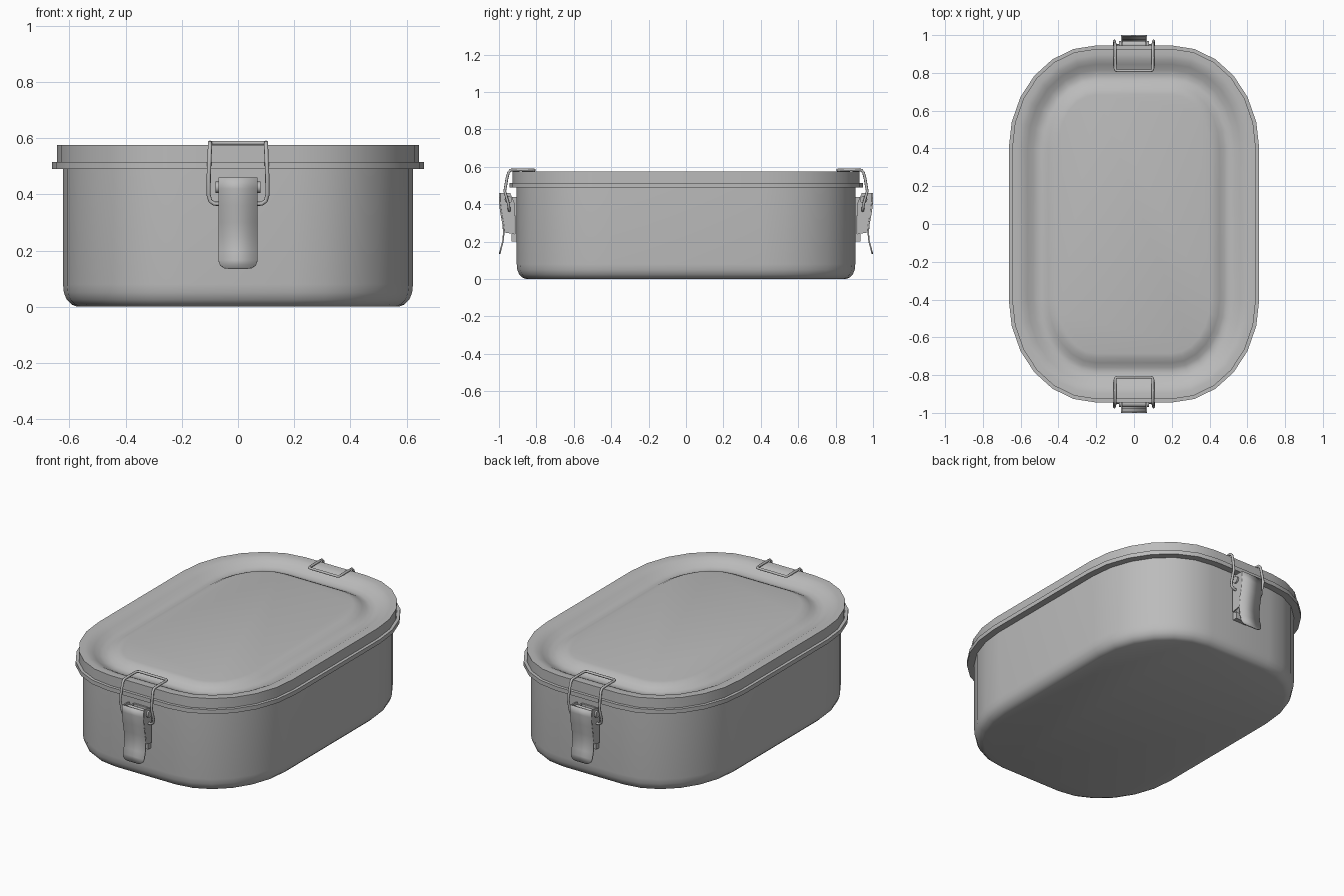
import bpy, bmesh, math
from mathutils import Vector

if "Cube" in bpy.data.objects:
    bpy.data.objects.remove(bpy.data.objects["Cube"], do_unlink=True)

GREY = (0.5, 0.5, 0.5, 1)
steel = bpy.data.materials.new("brushed_grey")
steel.use_nodes = True
steel.diffuse_color = GREY
steel.node_tree.nodes["Principled BSDF"].inputs["Base Color"].default_value = GREY


def finish(bm, name, angle=35):
    """Turn a bmesh into a smooth-shaded object."""
    bmesh.ops.recalc_face_normals(bm, faces=bm.faces)
    mesh = bpy.data.meshes.new(name)
    bm.to_mesh(mesh)
    bm.free()
    mesh.materials.append(steel)
    obj = bpy.data.objects.new(name, mesh)
    bpy.context.collection.objects.link(obj)
    bpy.ops.object.select_all(action='DESELECT')
    obj.select_set(True)
    bpy.context.view_layer.objects.active = obj
    bpy.ops.object.shade_smooth_by_angle(angle=math.radians(angle))
    return obj


def outline(inset, z, steps=6):
    """Rounded oblong ring, pulled in from the widest rim by inset."""
    ring = []
    for quarter, (sx, sy) in enumerate([(1, 1), (-1, 1), (-1, -1), (1, -1)]):
        for i in range(steps + 1):
            a = math.pi / 2 * (quarter + i / steps)
            ring.append((sx * 0.2 + (0.463 - inset) * math.cos(a),
                         sy * 0.4 + (0.545 - inset) * math.sin(a), z))
    return ring


def loft(name, profile, angle=35):
    """Stack oblong rings along an (inset, z) profile and cap both ends."""
    bm = bmesh.new()
    rings = [[bm.verts.new(p) for p in outline(d, z)] for d, z in profile]
    for low, high in zip(rings, rings[1:]):
        for i in range(len(low)):
            j = (i + 1) % len(low)
            bm.faces.new((low[i], low[j], high[j], high[i]))
    bm.faces.new(rings[0])
    bm.faces.new(rings[-1])
    return finish(bm, name, angle)


def prism(name, side, x0, x1):
    """Extrude a (y, z) side shape from x0 to x1."""
    bm = bmesh.new()
    face = bm.faces.new([bm.verts.new((x0, y, z)) for y, z in side])
    new = bmesh.ops.extrude_face_region(bm, geom=[face])["geom"]
    moved = [v for v in new if isinstance(v, bmesh.types.BMVert)]
    bmesh.ops.translate(bm, verts=moved, vec=Vector((x1 - x0, 0, 0)))
    return finish(bm, name)


def box_side(y0, y1, z0, z1):
    return [(y0, z0), (y1, z0), (y1, z1), (y0, z1)]


# Tub with rounded foot
loft("tub", [(0.09, 0), (0.07, 0.008), (0.053, 0.025), (0.043, 0.05),
             (0.04, 0.08), (0.04, 0.5)])

# Lid: overhanging rim, upright edge, pressed groove and centre panel
loft("lid", [(0.05, 0.49), (0, 0.49), (0, 0.515), (0.018, 0.515),
             (0.018, 0.575), (0.05, 0.575), (0.075, 0.57), (0.1, 0.557),
             (0.13, 0.54), (0.16, 0.532), (0.185, 0.536), (0.21, 0.55),
             (0.235, 0.562), (0.26, 0.567)])

parts = []

# Lever: curved strip with a rounded lower end
strip = [(-0.996, 0.46, 0.07), (-0.997, 0.42, 0.07), (-0.99, 0.36, 0.07),
         (-0.979, 0.3, 0.07), (-0.974, 0.25, 0.07), (-0.979, 0.2, 0.07),
         (-0.989, 0.165, 0.07), (-0.993, 0.148, 0.064), (-0.996, 0.138, 0.05),
         (-0.996, 0.135, 0.035)]
bm = bmesh.new()
rows = [[bm.verts.new((s * w, y, z)) for s in (-1, 1)] for y, z, w in strip]
for a, b in zip(rows, rows[1:]):
    bm.faces.new((a[0], a[1], b[1], b[0]))
lever = finish(bm, "lever")
thick = lever.modifiers.new("thickness", 'SOLIDIFY')
thick.thickness = 0.008
thick.offset = 0
parts.append(lever)

# Lever cheeks and bracket ears on each side
cheek = [(y, z) for y, z, w in strip[:5]]
cheek += [(-0.918, 0.24), (-0.918, 0.41), (-0.94, 0.46)]
for s, side in ((1, "left"), (-1, "right")):
    parts.append(prism("cheek_" + side, cheek, s * 0.062, s * 0.07))
    parts.append(prism("ear_" + side, box_side(-0.955, -0.9, 0.34, 0.44),
                       s * 0.048, s * 0.056))

# Bracket plate and foot fixed to the tub
parts.append(prism("bracket_plate", box_side(-0.915, -0.9, 0.2, 0.44), -0.056, 0.056))
parts.append(prism("bracket_foot", box_side(-0.932, -0.9, 0.2, 0.24), -0.056, 0.056))

# Pivot pin
pin = [(-0.95 + 0.02 * math.cos(math.tau * i / 12),
        0.425 + 0.02 * math.sin(math.tau * i / 12)) for i in range(12)]
parts.append(prism("pivot_pin", pin, -0.08, 0.08))

# Wire bail hooked over the lid
half = [(0.06, -0.945, 0.366), (0.085, -0.945, 0.367), (0.099, -0.946, 0.377),
        (0.105, -0.949, 0.4), (0.104, -0.969, 0.47), (0.101, -0.957, 0.54),
        (0.1, -0.949, 0.57), (0.1, -0.937, 0.583), (0.1, -0.88, 0.584),
        (0.1, -0.825, 0.583), (0.097, -0.815, 0.583), (0.088, -0.811, 0.583)]
path = half + [(-x, y, z) for x, y, z in reversed(half)]
curve = bpy.data.curves.new("wire_bail", 'CURVE')
curve.dimensions = '3D'
curve.bevel_depth = 0.0075
curve.bevel_resolution = 2
curve.use_fill_caps = True
spline = curve.splines.new('POLY')
spline.points.add(len(path) - 1)
for point, p in zip(spline.points, path):
    point.co = (*p, 1)
spline.use_smooth = True
curve.materials.append(steel)
bail = bpy.data.objects.new("wire_bail", curve)
bpy.context.collection.objects.link(bail)
parts.append(bail)

# Second latch at the back
for part in parts:
    twin = part.copy()
    twin.name = "back_" + part.name
    twin.rotation_euler.z = math.pi
    bpy.context.collection.objects.link(twin)
    part.name = "front_" + part.name
